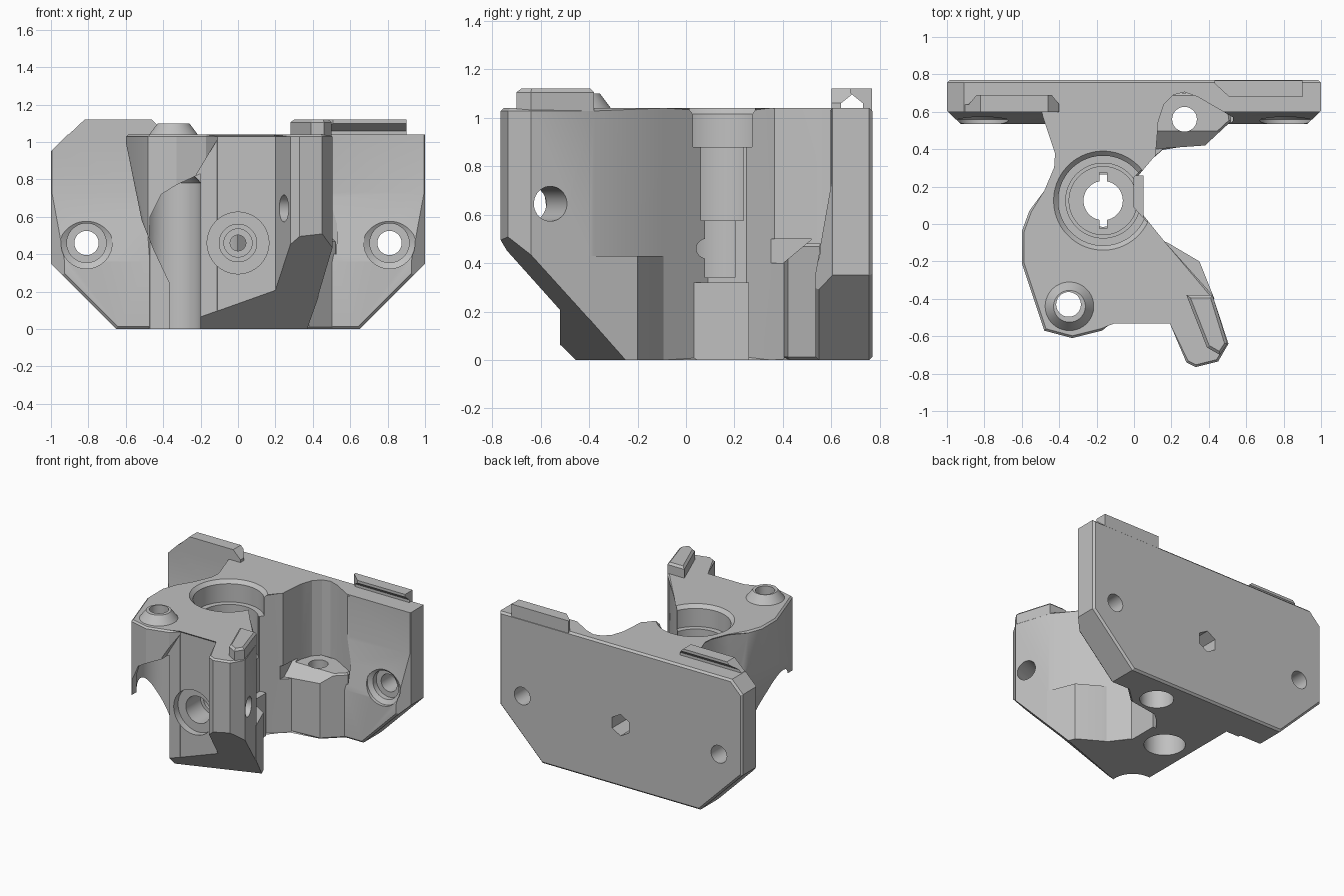
import bpy, bmesh, math
from mathutils import Vector

cube = bpy.data.objects.get("Cube")
if cube:
    bpy.data.objects.remove(cube)

GREY = (0.53, 0.53, 0.53, 1)
grey = bpy.data.materials.new("light grey")
grey.use_nodes = True
grey.diffuse_color = GREY
grey.node_tree.nodes["Principled BSDF"].inputs["Base Color"].default_value = GREY

ARM = Vector((0.34, -0.94, 0)).normalized()
SIDE = Vector((0.94, 0.34, 0)).normalized()
UP = Vector((0, 0, 1))
AXES = {
    "z": (Vector((1, 0, 0)), Vector((0, 1, 0)), UP),
    "y": (Vector((1, 0, 0)), UP, Vector((0, 1, 0))),
    "x": (Vector((0, 1, 0)), UP, Vector((1, 0, 0))),
    "arm": (ARM, UP, SIDE),
}


def finish(name, bm):
    bmesh.ops.recalc_face_normals(bm, faces=bm.faces)
    mesh = bpy.data.meshes.new(name)
    bm.to_mesh(mesh)
    bm.free()
    mesh.materials.append(grey)
    obj = bpy.data.objects.new(name, mesh)
    bpy.context.collection.objects.link(obj)
    return obj


def prism(name, points, axis, low, high, bevel=0):
    """Extrude an outline along an axis, optionally chamfering both rims."""
    u, v, w = AXES[axis]
    bm = bmesh.new()
    base, top = ([bm.verts.new(u * a + v * b + w * c) for a, b in points] for c in (low, high))
    caps = [bm.faces.new(base), bm.faces.new(top)]
    n = len(points)
    for i in range(n):
        j = (i + 1) % n
        bm.faces.new((base[i], base[j], top[j], top[i]))
    if bevel:
        rims = list({e for f in caps for e in f.edges})
        bmesh.ops.bevel(bm, geom=rims, offset=bevel, segments=1, affect="EDGES")
    return finish(name, bm)


def turned(name, place, axis, steps, sides=48):
    """Stack of straight or tapered rings given as (position, radius)."""
    u, v, w = AXES[axis]
    a, b = place
    bm = bmesh.new()
    rings = []
    for pos, r in steps:
        rings.append([bm.verts.new(u * (a + r * math.cos(t)) + v * (b + r * math.sin(t)) + w * pos)
                      for t in (math.tau * (i + 0.5) / sides for i in range(sides))])
    for lo, hi in zip(rings, rings[1:]):
        for i in range(sides):
            j = (i + 1) % sides
            bm.faces.new((lo[i], lo[j], hi[j], hi[i]))
    bm.faces.new(rings[0])
    bm.faces.new(rings[-1])
    return finish(name, bm)


def combine(target, tool, operation="DIFFERENCE"):
    mod = target.modifiers.new("combine", "BOOLEAN")
    mod.operation, mod.solver, mod.object = operation, "EXACT", tool
    graph = bpy.context.evaluated_depsgraph_get()
    mesh = bpy.data.meshes.new_from_object(target.evaluated_get(graph))
    target.modifiers.clear()
    target.data = mesh
    bpy.data.objects.remove(tool)


# Mounting plate, thicker around the lower bolts
plate = prism("mounting_plate", [(-0.65, 0), (0.65, 0), (1, 0.35), (1, 1.04), (-0.91, 1.04),
                                 (-1, 0.95), (-1, 0.35)], "y", 0.535, 0.77, 0.014)
combine(plate, prism("slope_cut", [(0.4, 0.36), (0.535, 0.36), (0.6, 0.73), (0.6, 1.3), (0.4, 1.3)],
                     "x", -1.2, 1.2))
for side in (-1, 1):
    combine(plate, prism("edge_cut", [(side * 0.89, 0.5), (side * 1.1, 0.5), (side * 1.1, 0.7)],
                         "z", -0.1, 1.2))

# Main body with front lobe and forward arm
body = prism("main_body", [
    (-0.51, 0.66), (-0.49, 0.58), (-0.41, 0.38), (-0.415, 0.3), (-0.47, 0.17), (-0.56, 0.07),
    (-0.6, -0.04), (-0.6, -0.21), (-0.48, -0.57), (-0.33, -0.61), (-0.17, -0.57), (-0.11, -0.52),
    (0.2, -0.52), (0.28, -0.74), (0.33, -0.765), (0.45, -0.735), (0.505, -0.64), (0.42, -0.38),
    (0.16, -0.09), (0.0, 0.09), (0.0, 0.25), (0.1, 0.35), (0.3, 0.54),
    (0.5, 0.6), (0.5, 0.66)], "z", 0, 1.04, 0.012)
combine(body, prism("arm_ledge", [(-0.05, -0.2), (0.1, -0.4), (0.3, -0.45), (0.43, -0.4), (0.35, -0.2),
                                  (0.18, -0.1), (0.05, -0.05)], "z", 0, 0.43), "UNION")
combine(body, prism("bore_floor", [(-0.1, 0.26), (-0.1, -0.3), (0.17, -0.105), (0.05, 0.02),
                                   (0.05, 0.26)], "z", 0, 0.32), "UNION")
# Undersides slope away from the base
combine(body, prism("arm_underside", [(0.16, -0.21), (1.36, 1.05), (1.36, -0.21)], "arm", -1, 1))
combine(body, prism("lobe_underside", [(-0.37, -0.1), (-0.37, 0.25), (-0.45, 0.42), (-0.515, 0.58),
                                       (-0.6, 1.0), (-0.8, 1.0), (-0.8, -0.1)], "y", -1, 0.53))
# Screw clearance below the lobe
combine(body, turned("lobe_clearance", (-0.35, -0.43), "z", [(-0.1, 0.152), (0.78, 0.152), (0.86, 0.08)]))
combine(body, prism("lobe_mouth", [(-0.5, -0.1), (-0.2, -0.1), (-0.2, 0.83), (-0.33, 0.77),
                                   (-0.41, 0.72), (-0.47, 0.6)], "y", -0.8, -0.43))
combine(body, prism("lobe_flank", [(-0.22, -0.1), (-0.06, -0.1), (-0.1, 1.03), (-0.22, 0.83)],
                    "y", -0.8, -0.521))

# Raised parts, with rails undercut towards each other
combine(body, plate, "UNION")
left_rail = prism("left_rail", [(0.6, 1.0), (0.6, 1.12), (0.69, 1.12), (0.69, 1.1), (0.64, 1.06), (0.64, 1.0)],
                  "x", -0.95, -0.4)
combine(left_rail, prism("rail_slope", [(-1.0, 0.95), (-0.82, 1.12), (-0.82, 1.2), (-1.0, 1.2)], "y", 0.5, 0.8))
combine(left_rail, prism("rail_end", [(-0.46, 1.12), (-0.46, 1.2), (-0.3, 1.2), (-0.3, 0.96)], "y", 0.5, 0.8))
combine(body, left_rail, "UNION")
right_rail = prism("right_rail", [(0.768, 1.0), (0.768, 1.12), (0.68, 1.12), (0.68, 1.1), (0.73, 1.06),
                                  (0.73, 1.0)], "x", 0.43, 0.9)
combine(right_rail, prism("rail_corner", [(0.4, 0.78), (0.53, 0.66), (0.4, 0.66)], "z", 0.9, 1.2))
combine(body, right_rail, "UNION")
combine(body, prism("arm_lip", [(0.28, -0.38), (0.42, -0.38), (0.5, -0.64), (0.46, -0.7), (0.39, -0.66)],
                    "z", 1.0, 1.12, 0.015), "UNION")
combine(body, turned("lobe_boss", (-0.345, -0.44), "z", [(1.0, 0.135), (1.04, 0.13), (1.1, 0.085)]), "UNION")

# Rear screw pocket and its boss
combine(body, prism("rear_pocket", [(0.11, 0.3), (0.13, 0.55), (0.16, 0.64), (0.21, 0.69), (0.27, 0.705),
                                    (0.34, 0.68), (0.53, 0.57), (0.5, 0.3)], "z", 0.4, 1.2))
combine(body, prism("rear_boss", [(0.03, 0.37), (0.1, 0.4), (0.38, 0.42), (0.52, 0.55), (0.5, 0.7),
                                  (0.03, 0.7)], "z", 0, 0.48, 0.012), "UNION")
combine(body, prism("boss_slope", [(0.3, 0.4), (0.4, 0.4), (0.52, 0.5), (0.3, 0.5)], "x", 0.1, 0.7))

# Stepped vertical bore with a key slot
bore = [(-0.1, 0.14), (0.25, 0.14), (0.31, 0.105), (0.34, 0.105), (0.34, 0.182), (0.575, 0.182),
        (0.575, 0.2), (0.88, 0.2), (0.88, 0.24), (1.015, 0.24), (1.05, 0.275)]
combine(body, turned("main_bore", (-0.165, 0.125), "z", bore, 64))
combine(body, prism("key_slot", [(-0.185, -0.025), (-0.145, -0.025), (-0.145, 0.275), (-0.185, 0.275)],
                    "z", 0.2, 0.6))

# Bolt holes
for x in (-0.81, 0.81):
    combine(body, turned("plate_hole", (x, 0.46), "y",
                         [(0.4, 0.137), (0.56, 0.137), (0.58, 0.105), (0.62, 0.105), (0.62, 0.065), (0.9, 0.065)]))
combine(body, turned("lobe_hole", (-0.35, -0.43), "z", [(-0.1, 0.066), (1.2, 0.066)]))
combine(body, turned("rear_hole", (0.27, 0.56), "z", [(-0.1, 0.115), (0.25, 0.115), (0.3, 0.066), (1.2, 0.066)]))
combine(body, turned("front_hole", (0, 0.46), "y",
                     [(-0.8, 0.165), (-0.47, 0.165), (-0.47, 0.1), (-0.3, 0.1), (-0.3, 0.075),
                      (-0.2, 0.075), (-0.2, 0.042), (0.9, 0.042)]))
combine(body, turned("hex_socket", (0, 0.46), "y", [(0.5, 0.08), (0.9, 0.08)], 6))
hole_s = ARM.dot(Vector((0.45, -0.57, 0)))
combine(body, turned("arm_hole", (hole_s, 0.645), "arm", [(-0.05, 0.072), (0.6, 0.072)], 32))

body.name = "clamp_bracket"
for o in bpy.context.selected_objects:
    o.select_set(False)
bpy.context.view_layer.objects.active = body
body.select_set(True)
bpy.ops.object.shade_smooth_by_angle(angle=math.radians(25))
